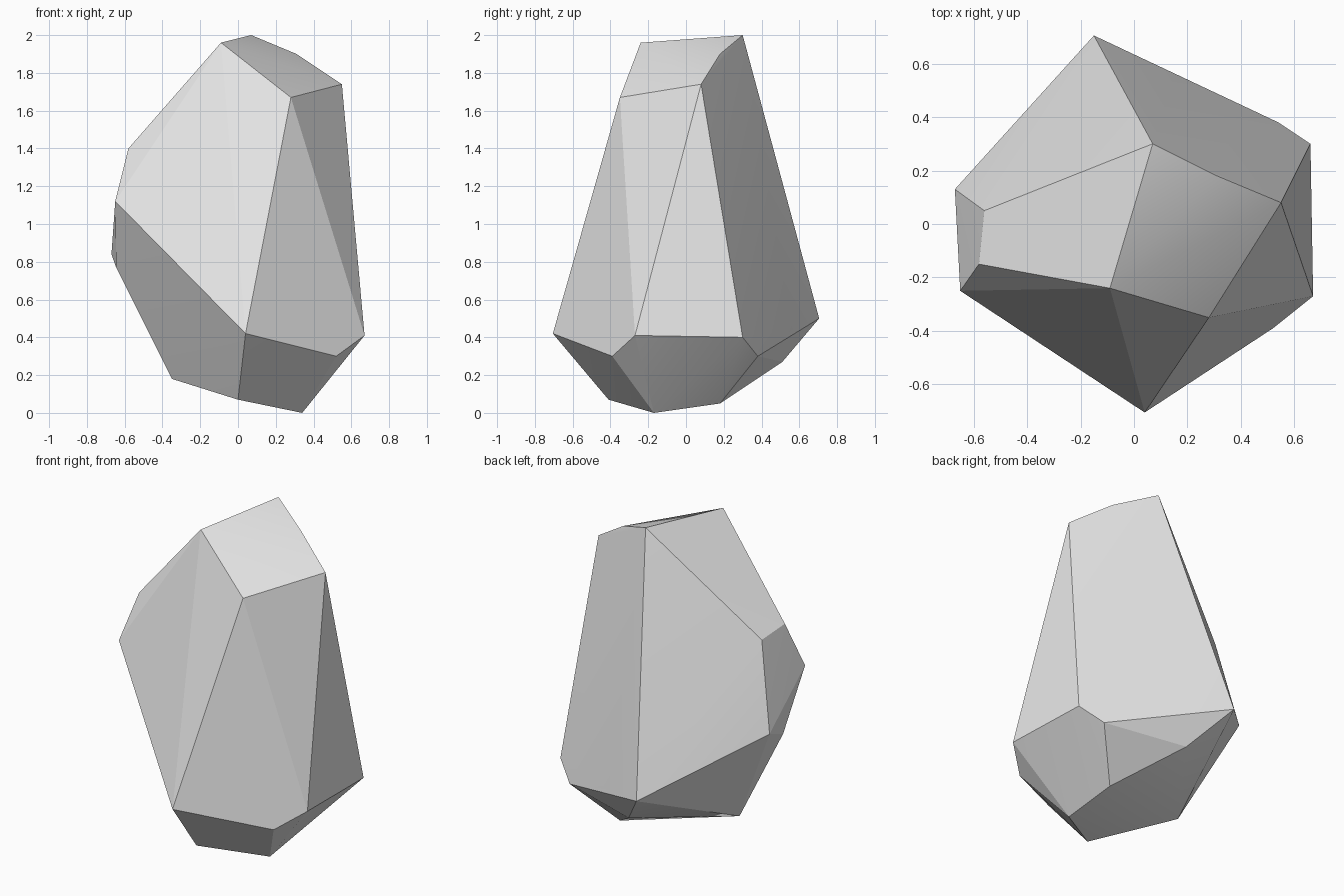
import bpy
import bmesh
import math

cube = bpy.data.objects.get("Cube")
if cube:
    bpy.data.objects.remove(cube, do_unlink=True)

# Corner points of the chiselled boulder, grouped by level
corners = {
    "crown": [(-.09, -.24, 1.96), (.07, .30, 2), (.31, .18, 1.9),
              (.55, .08, 1.74), (.28, -.35, 1.67)],
    "side_chip": [(-.58, -.15, 1.4), (-.56, .05, 1.37), (-.65, -.25, 1.12),
                  (-.67, .13, .84), (-.645, -.04, .77)],
    "belly": [(.04, -.705, .42), (.67, -.27, .41), (.66, .30, .4),
              (-.15, .705, .5), (.15, .56, .44)],
    "undercut": [(.52, -.39, .3), (.54, .38, .3), (.04, .51, .27)],
    "foot": [(0, -.41, .07), (.34, -.17, 0), (.33, .18, .05), (-.35, -.03, .18)],
}

# Wrap the corners in a faceted convex shell
bm = bmesh.new()
for level in corners.values():
    for point in level:
        bm.verts.new(point)
bmesh.ops.convex_hull(bm, input=bm.verts[:])
loose = [v for v in bm.verts if not v.link_faces]
bmesh.ops.delete(bm, geom=loose, context="VERTS")
bmesh.ops.recalc_face_normals(bm, faces=bm.faces[:])

mesh = bpy.data.meshes.new("boulder")
bm.to_mesh(mesh)
bm.free()
boulder = bpy.data.objects.new("boulder", mesh)
bpy.context.collection.objects.link(boulder)

# Plain grey stone
stone = bpy.data.materials.new("grey_stone")
stone.use_nodes = True
grey = (0.8, 0.8, 0.8, 1)
stone.diffuse_color = grey
shader = next(n for n in stone.node_tree.nodes if n.type == "BSDF_PRINCIPLED")
shader.inputs["Base Color"].default_value = grey
mesh.materials.append(stone)

# Soften only the shallow creases inside each broad facet
bpy.ops.object.select_all(action="DESELECT")
boulder.select_set(True)
bpy.context.view_layer.objects.active = boulder
bpy.ops.object.shade_smooth_by_angle(angle=math.radians(15))
